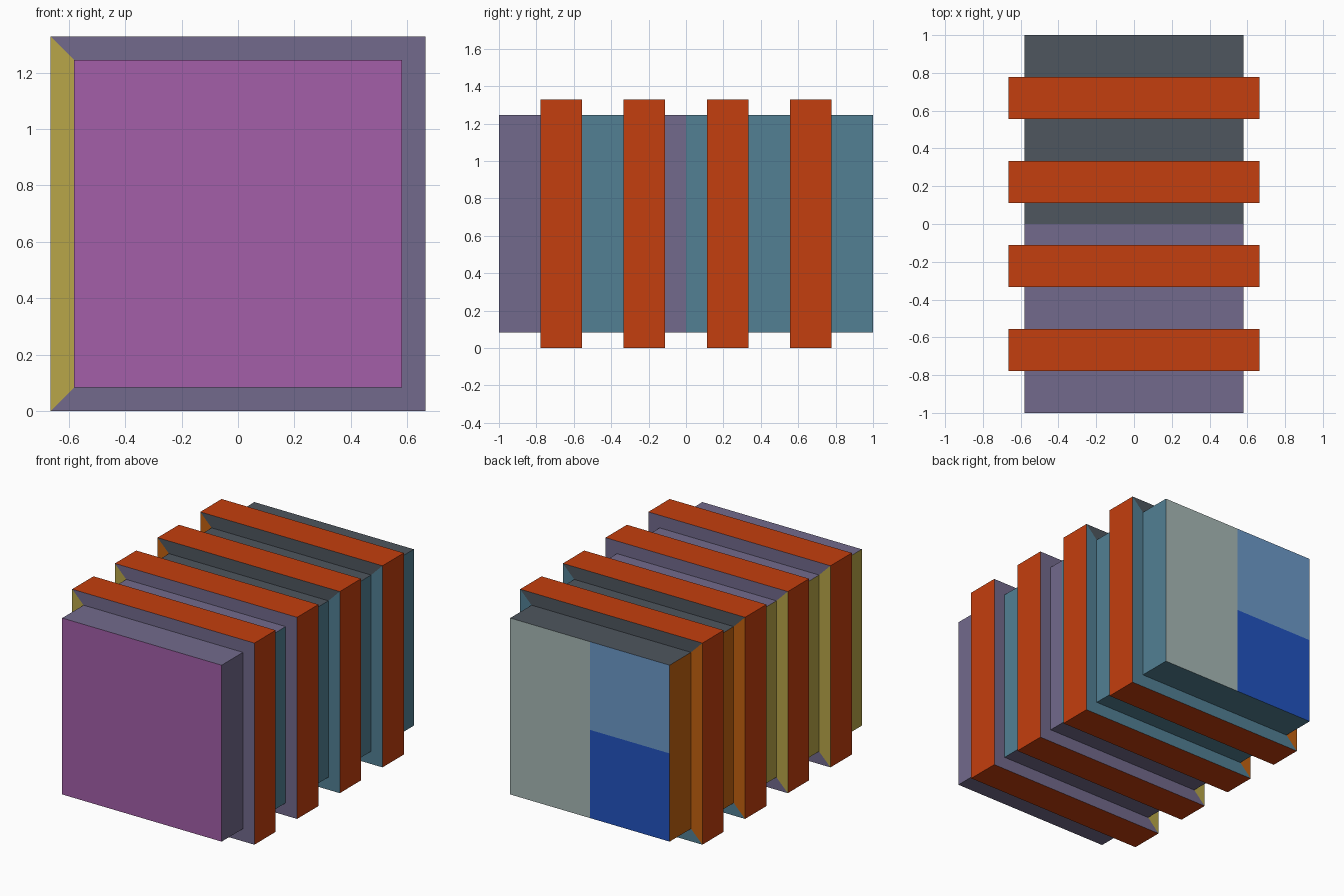
import bpy, bmesh

if "Cube" in bpy.data.objects:
    bpy.data.objects.remove(bpy.data.objects["Cube"])

CORE, RIB = 0.581, 0.664      # half widths of the core and of the ribs
STEP = 2 / 9                  # nine equal bands along y, every second one a rib


def linear(c):
    c /= 255
    return c / 12.92 if c <= 0.04045 else ((c + 0.055) / 1.055) ** 2.4


PALETTE = {
    "rib_red": (196, 62, 14),
    "purple_grey": (114, 106, 140),
    "magenta": (163, 94, 168),
    "mustard": (184, 166, 72),
    "teal": (82, 128, 148),
    "slate": (78, 86, 94),
    "orange": (196, 98, 16),
    "grey_green": (167, 185, 182),
    "light_blue": (109, 154, 202),
    "deep_blue": (34, 84, 192),
}
INDEX = {name: i for i, name in enumerate(PALETTE)}

bm = bmesh.new()


def ring(y, h):
    """Square of eight points: corners and edge midpoints."""
    pts = [(1, -1), (1, 0), (1, 1), (0, 1), (-1, 1), (-1, 0), (-1, -1), (0, -1)]
    return [bm.verts.new((x * h, y, RIB + z * h)) for x, z in pts]


def face(verts, colour):
    bm.faces.new(verts).material_index = INDEX[colour]


def side_colour(side, y, band, wall):
    """Colour of core sides and rib walls: by direction and front/back half."""
    if side == "right":
        return "teal" if y > 0 or (band == 2 and not wall) else "purple_grey"
    if side == "left":
        return "orange" if y > 0 else "mustard"
    if y < 0:
        return "purple_grey"
    return "slate" if side == "top" else "teal"


SIDES = ["right", "right", "top", "top", "left", "left", "bottom", "bottom"]


def bridge(a, b, y, band, kind):
    for i, side in enumerate(SIDES):
        j = (i + 1) % 8
        colour = "rib_red" if kind == "rib" else side_colour(side, y, band, kind == "wall")
        face((a[i], a[j], b[j], b[i]), colour)


# stepped body: core bands, rib walls and rib rims
first = last = ring(-1, CORE)
for band in range(9):
    y0 = -1 + band * STEP
    y1 = y0 + STEP
    if band % 2:
        near, far, end = ring(y0, RIB), ring(y1, RIB), ring(y1, CORE)
        bridge(last, near, y0, band, "wall")
        bridge(near, far, y0, band, "rib")
        bridge(far, end, y1, band, "wall")
        last = end
    else:
        # the middle core band changes colour at y = 0
        stops = [0, y1] if band == 4 else [y1]
        start = y0
        for stop in stops:
            end = ring(stop, CORE)
            bridge(last, end, (start + stop) / 2, band, "core")
            last, start = end, stop

# front panel
face(first, "magenta")

# back panel: one plain half and two blue quarters
c = bm.verts.new((0, 1, RIB))
b = last
face((b[0], b[1], c, b[7]), "grey_green")
face((b[1], b[2], b[3], c), "grey_green")
face((c, b[3], b[4], b[5]), "light_blue")
face((b[7], c, b[5], b[6]), "deep_blue")

bmesh.ops.recalc_face_normals(bm, faces=bm.faces)
mesh = bpy.data.meshes.new("ribbed_block")
bm.to_mesh(mesh)
bm.free()

for name, rgb in PALETTE.items():
    mat = bpy.data.materials.new(name)
    mat.diffuse_color = (*[linear(v) for v in rgb], 1)
    mat.use_nodes = True
    mat.node_tree.nodes["Principled BSDF"].inputs["Base Color"].default_value = mat.diffuse_color
    mesh.materials.append(mat)

bpy.context.collection.objects.link(bpy.data.objects.new("ribbed_block", mesh))
